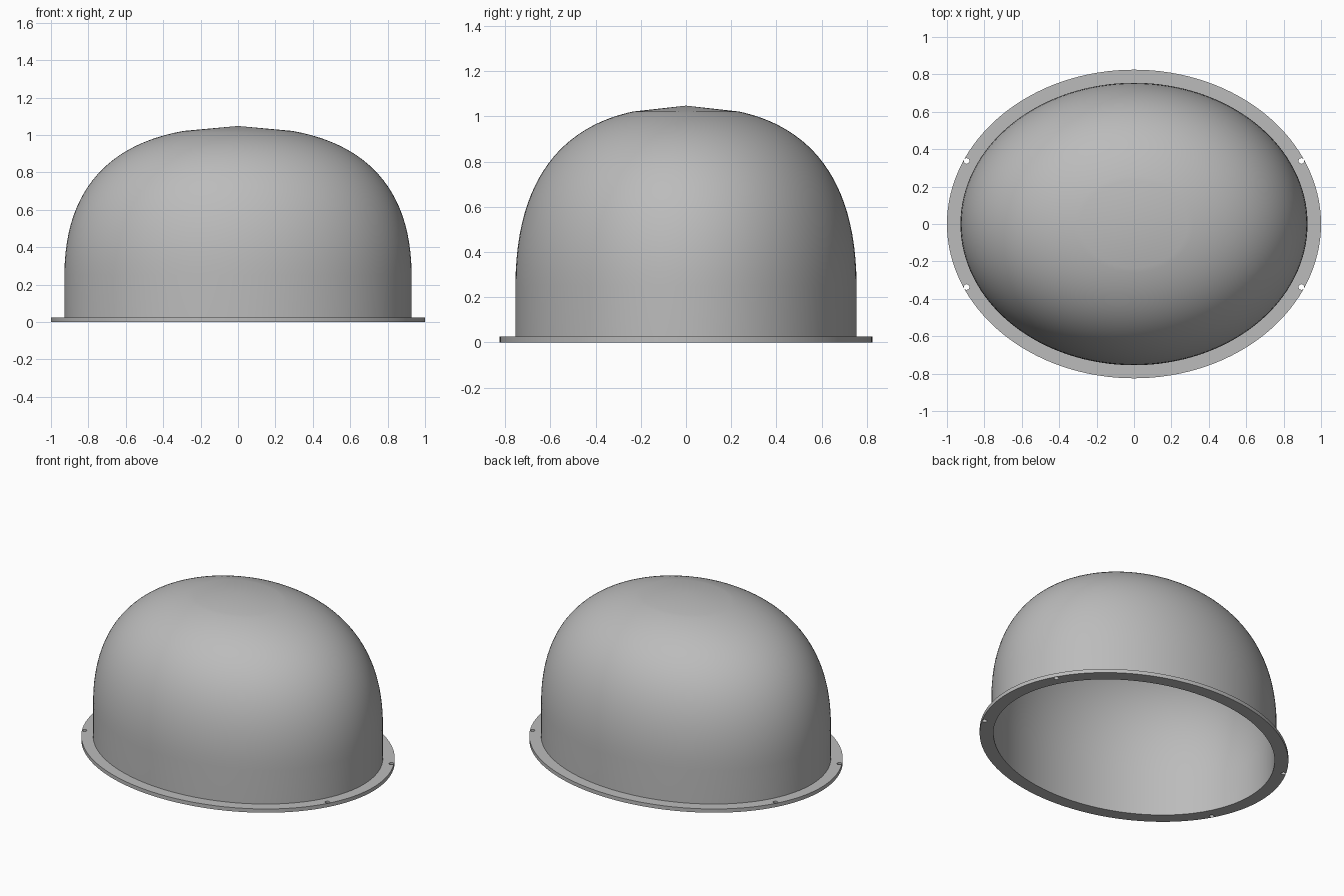
import bpy, bmesh, math
from mathutils import Vector
from mathutils.geometry import interpolate_bezier

if "Cube" in bpy.data.objects:
    bpy.data.objects.remove(bpy.data.objects["Cube"])

SEGMENTS = 128
DOME = (0.928, 0.755)      # half widths of the dome
FLANGE = (1.0, 0.825)      # half widths of the flange
WALL = 0.012
THICK = 0.025

grey = bpy.data.materials.new("plain grey")
grey.use_nodes = True
colour = (0.5, 0.5, 0.5, 1)
grey.diffuse_color = colour
grey.node_tree.nodes["Principled BSDF"].inputs["Base Color"].default_value = colour


def ellipse(rx, ry, z=0.0, cx=0.0, cy=0.0, n=SEGMENTS):
    turn = [2 * math.pi * i / n for i in range(n)]
    return [Vector((cx + rx * math.cos(a), cy + ry * math.sin(a), z)) for a in turn]


def finish(obj):
    obj.data.materials.append(grey)
    bpy.ops.object.select_all(action='DESELECT')
    obj.select_set(True)
    bpy.context.view_layer.objects.active = obj
    bpy.ops.object.shade_smooth_by_angle(angle=math.radians(35))


# Dome: thin elliptical shell, straight wall, rounded shoulder, shallow cone tip
shoulder = interpolate_bezier(Vector((1, 0.25)), Vector((1, 0.82)),
                              Vector((0.6, 0.975)), Vector((0.31, 1.022)), 28)
profile = [Vector((1, 0))] + list(shoulder)
apex = 1.048
bm = bmesh.new()


def add_skin(inset):
    rings = []
    for i, p in enumerate(profile):
        z = p.y - inset if i else 0.0
        pts = ellipse(p.x * (DOME[0] - inset), p.x * (DOME[1] - inset), z)
        rings.append([bm.verts.new(v) for v in pts])
    tip = bm.verts.new((0, 0, apex - inset))
    for j in range(SEGMENTS):
        k = (j + 1) % SEGMENTS
        for low, high in zip(rings, rings[1:]):
            bm.faces.new((low[j], low[k], high[k], high[j]))
        bm.faces.new((rings[-1][j], rings[-1][k], tip))
    return rings[0]


outer, inner = add_skin(0), add_skin(WALL)
for j in range(SEGMENTS):
    k = (j + 1) % SEGMENTS
    bm.faces.new((outer[j], outer[k], inner[k], inner[j]))
bmesh.ops.recalc_face_normals(bm, faces=bm.faces)
mesh = bpy.data.meshes.new("dome")
bm.to_mesh(mesh)
bm.free()
dome = bpy.data.objects.new("dome", mesh)
bpy.context.collection.objects.link(dome)
finish(dome)

# Flange: flat oval ring with four screw holes
outlines = [ellipse(*FLANGE), ellipse(DOME[0] - WALL, DOME[1] - WALL)]
for sx in (-1, 1):
    for sy in (-1, 1):
        outlines.append(ellipse(0.015, 0.015, 0, sx * 0.895, sy * 0.337, 20))
curve = bpy.data.curves.new("flange", 'CURVE')
curve.dimensions = '2D'
curve.fill_mode = 'BOTH'
curve.extrude = THICK / 2
for pts in outlines:
    spline = curve.splines.new('POLY')
    spline.points.add(len(pts) - 1)
    for point, v in zip(spline.points, pts):
        point.co = (v.x, v.y, 0, 1)
    spline.use_cyclic_u = True
flange = bpy.data.objects.new("flange", curve)
flange.location.z = THICK / 2
bpy.context.collection.objects.link(flange)
bpy.ops.object.select_all(action='DESELECT')
flange.select_set(True)
bpy.context.view_layer.objects.active = flange
bpy.ops.object.convert(target='MESH')
flange = bpy.context.object

# Weld the flange's caps to its walls
bm = bmesh.new()
bm.from_mesh(flange.data)
bmesh.ops.remove_doubles(bm, verts=bm.verts, dist=0.0001)
bmesh.ops.recalc_face_normals(bm, faces=bm.faces)
bm.to_mesh(flange.data)
bm.free()
finish(flange)
